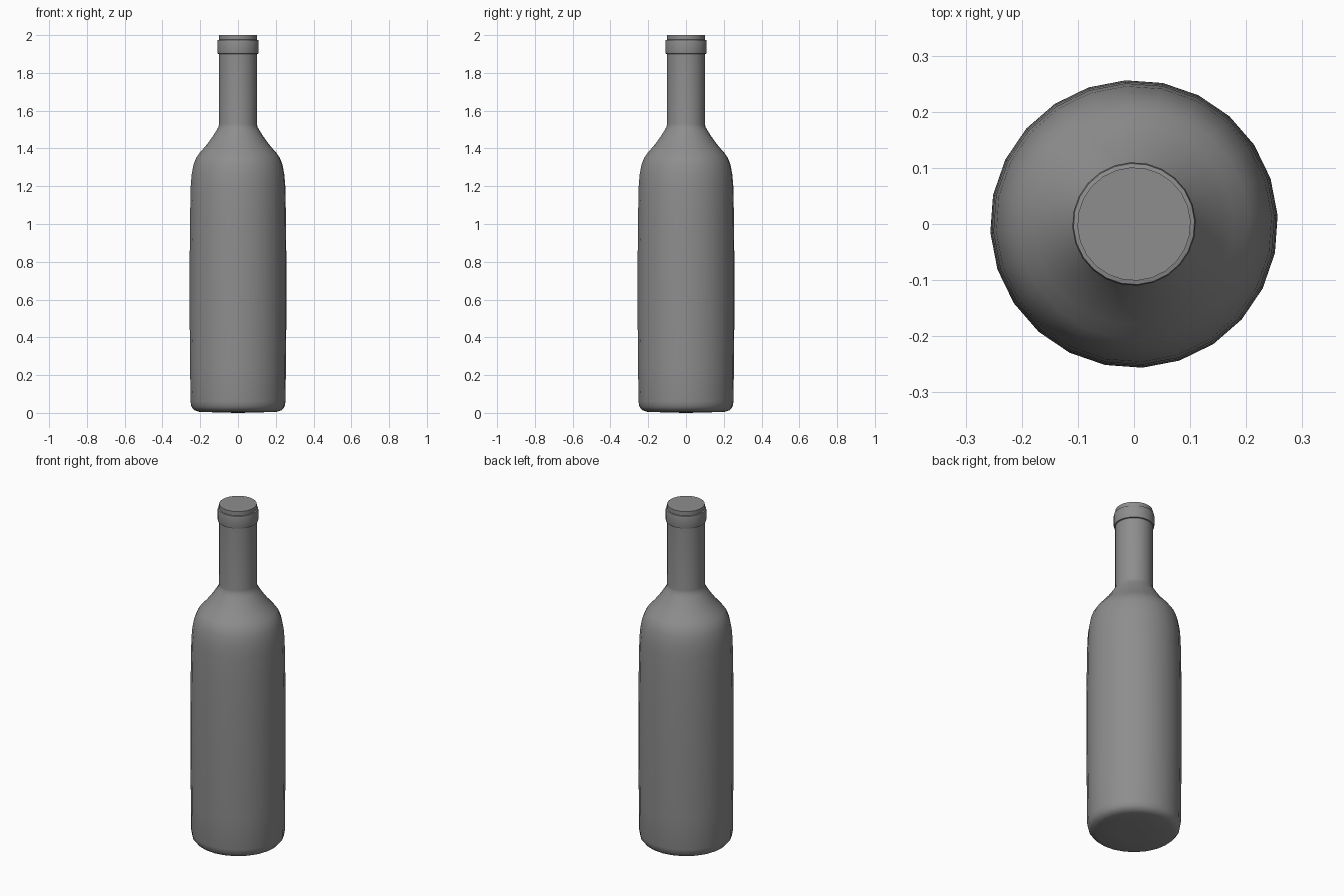
import bpy, bmesh, math

if "Cube" in bpy.data.objects:
    bpy.data.objects.remove(bpy.data.objects["Cube"])

SIDES = 24
OFFSET = math.radians(3.4)

# Dark grey glass
glass = bpy.data.materials.new("dark_glass")
glass.diffuse_color = (0.27, 0.27, 0.27, 1)
glass.use_nodes = True
glass.node_tree.nodes["Principled BSDF"].inputs["Base Color"].default_value = glass.diffuse_color


def lathe(name, profile):
    """Revolve (radius, z) points round the z axis; radius 0 closes to a pole."""
    bm = bmesh.new()
    rings = []
    for r, z in profile:
        if r == 0:
            rings.append([bm.verts.new((0, 0, z))] * SIDES)
        else:
            rings.append([bm.verts.new((r * math.cos(OFFSET + math.tau * i / SIDES),
                                        r * math.sin(OFFSET + math.tau * i / SIDES), z))
                          for i in range(SIDES)])
    for a, b in zip(rings, rings[1:]):
        for i in range(SIDES):
            j = (i + 1) % SIDES
            bm.faces.new(list(dict.fromkeys((a[i], a[j], b[j], b[i]))))
    mesh = bpy.data.meshes.new(name)
    bm.to_mesh(mesh)
    bm.free()
    mesh.materials.append(glass)
    obj = bpy.data.objects.new(name, mesh)
    bpy.context.collection.objects.link(obj)
    bpy.ops.object.select_all(action='DESELECT')
    obj.select_set(True)
    bpy.context.view_layer.objects.active = obj
    bpy.ops.object.shade_smooth_by_angle(angle=math.radians(50))
    return obj


# Bottle: base, slightly bulging body, shoulder, neck and closed top
lathe("bottle_body", [
    (0, 0.0), (0.1, 0.002), (0.208, 0.006), (0.232, 0.014), (0.247, 0.032),
    (0.252, 0.06), (0.254, 0.25), (0.256, 0.45), (0.2565, 0.65), (0.256, 0.85),
    (0.254, 1.05), (0.251, 1.2), (0.246, 1.26),
    (0.236, 1.315), (0.222, 1.35), (0.205, 1.375), (0.18, 1.403),
    (0.155, 1.434), (0.13, 1.47), (0.113, 1.497), (0.103, 1.515),
    (0.101, 1.53), (0.101, 1.9), (0.101, 2.0), (0, 2.0)])

# Raised lip ring below the mouth
lathe("lip_ring", [(0.099, 1.90), (0.108, 1.902), (0.11, 1.91), (0.11, 1.965),
                   (0.108, 1.974), (0.099, 1.976)])
